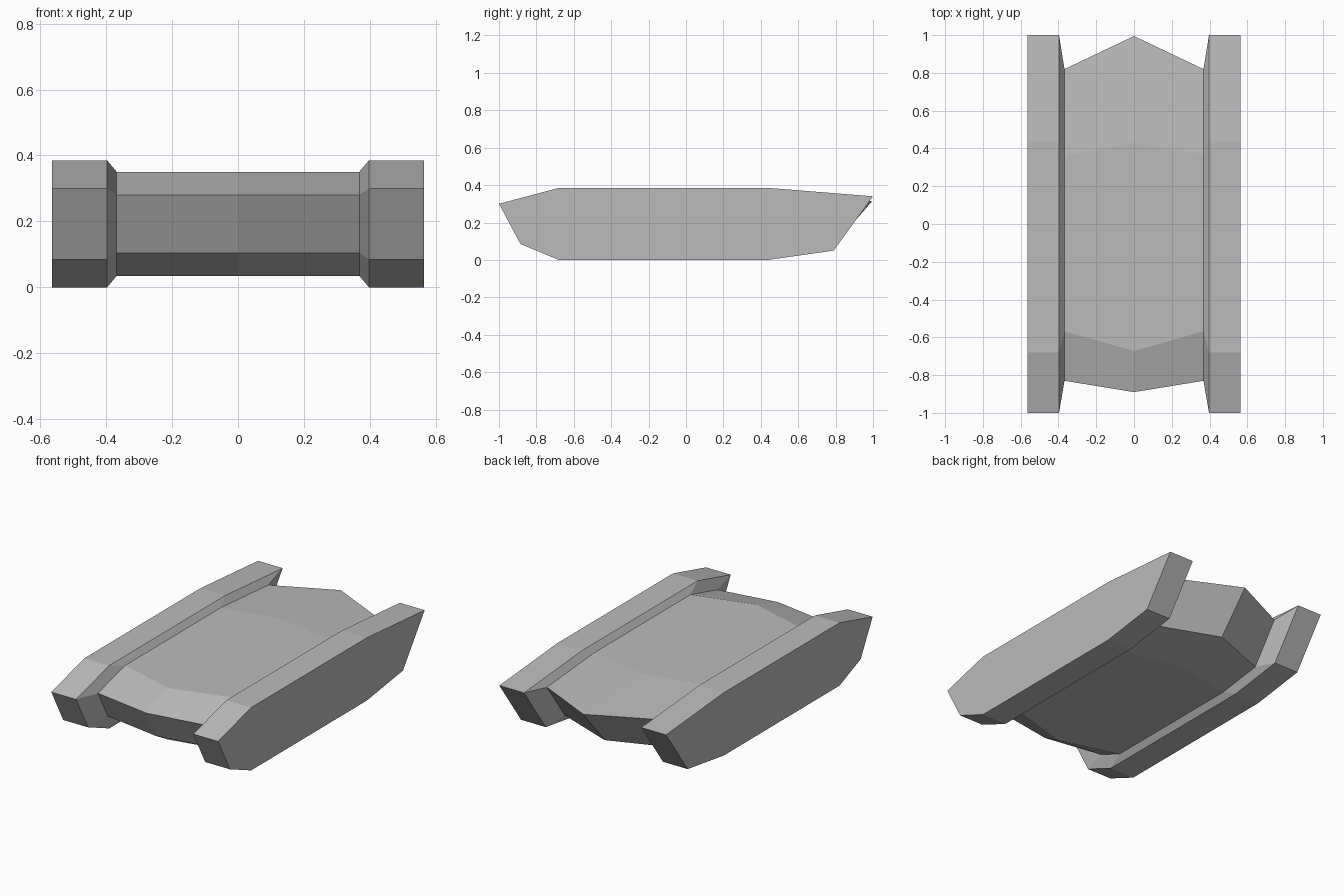
import bpy
import bmesh

cube = bpy.data.objects.get("Cube")
if cube:
    bpy.data.objects.remove(cube, do_unlink=True)

# Single grey paint
paint = bpy.data.materials.new("hull grey")
paint.use_nodes = True
grey = (0.5, 0.5, 0.5, 1)
paint.diffuse_color = grey
paint.node_tree.nodes["Principled BSDF"].inputs["Base Color"].default_value = grey

# Side profile of the track pods as (y, z), clockwise from the nose
pod = [(-1, 0.30), (-0.68, 0.385), (0.44, 0.385), (1, 0.34),
       (0.79, 0.05), (0.44, 0), (-0.68, 0), (-0.885, 0.085)]

# The hull edge is the pod profile shrunk about its middle
mid = 0.1925
hull_edge = [(y * 0.82 - 0.01 * (y < 0), mid + (z - mid) * 0.82) for y, z in pod]

# The hull centreline is pushed out into a pointed bow and stern
push = [-0.06, -0.105, 0.07, 0.175, 0.14, 0.07, -0.105, -0.06]
centre = [(y + p, z) for (y, z), p in zip(hull_edge, push)]

# Loft the left half from the centreline to the outer pod wall
bm = bmesh.new()
sections = [(0, centre), (0.368, hull_edge), (0.397, pod), (0.565, pod)]
rings = [[bm.verts.new((x, y, z)) for y, z in prof] for x, prof in sections]
for a, b in zip(rings, rings[1:]):
    for i in range(len(a)):
        j = (i + 1) % len(a)
        bm.faces.new((a[i], a[j], b[j], b[i]))
bm.faces.new(rings[-1])
bmesh.ops.recalc_face_normals(bm, faces=bm.faces)
# Outer wall must face +x
wall = max(bm.faces, key=lambda f: f.calc_center_median().x)
if wall.normal.x < 0:
    bmesh.ops.reverse_faces(bm, faces=bm.faces)

mesh = bpy.data.meshes.new("tracked_hull")
bm.to_mesh(mesh)
bm.free()
mesh.materials.append(paint)
hull = bpy.data.objects.new("tracked_hull", mesh)
bpy.context.collection.objects.link(hull)

# Mirror to the right half
mirror = hull.modifiers.new("mirror", 'MIRROR')
mirror.use_axis = (True, False, False)
mirror.use_clip = True
